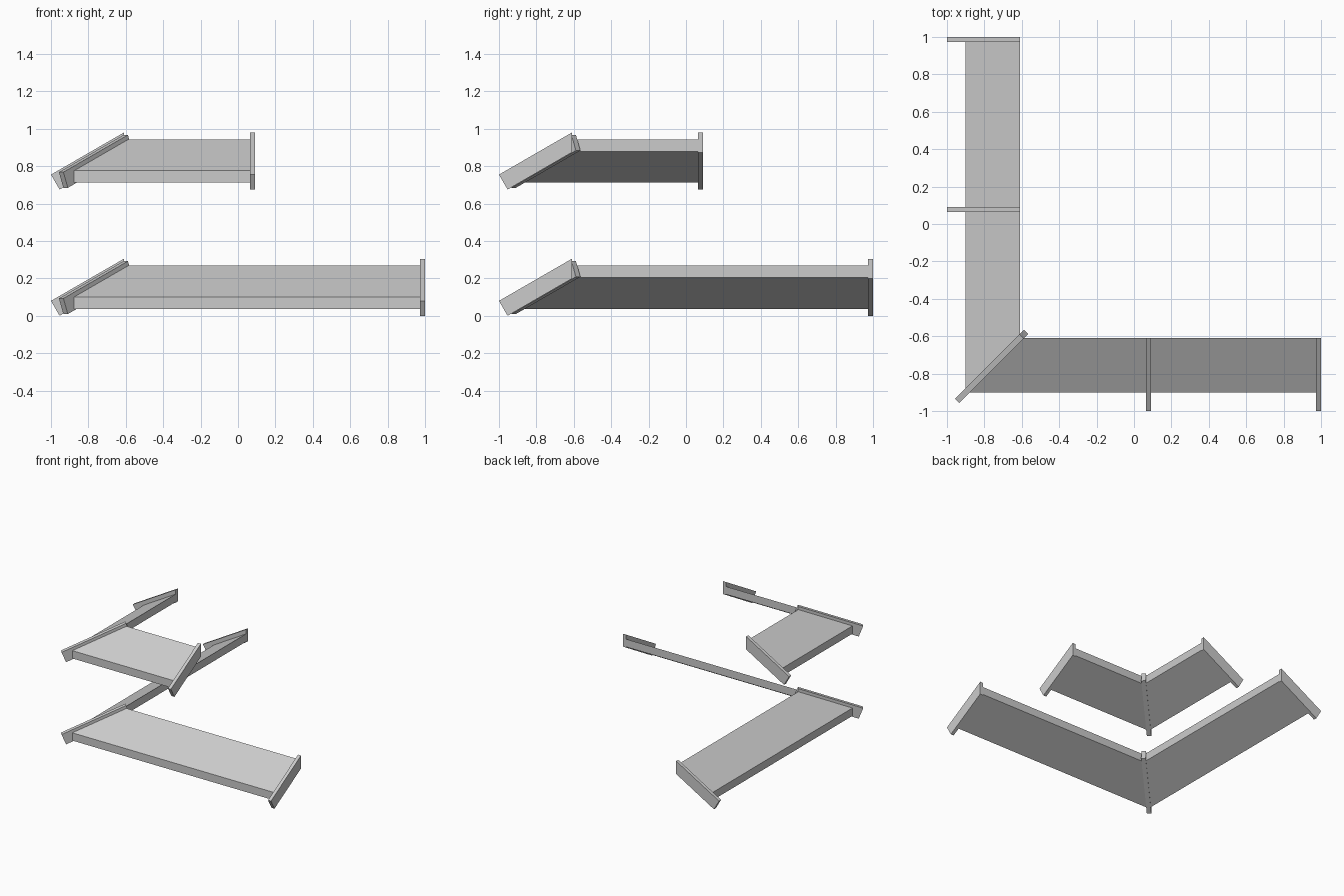
import bpy, bmesh, math
from mathutils import Matrix, Vector

cube = bpy.data.objects.get("Cube")
if cube:
    bpy.data.objects.remove(cube, do_unlink=True)

grey = bpy.data.materials.new("light grey")
grey.use_nodes = True
grey.diffuse_color = (0.6, 0.6, 0.6, 1)
grey.node_tree.nodes["Principled BSDF"].inputs["Base Color"].default_value = (0.6, 0.6, 0.6, 1)

SLOPE = math.radians(30)
WALL = -0.61        # back edge of every panel
PLATE = 0.027       # end plate thickness


def finish(name, bm):
    bmesh.ops.recalc_face_normals(bm, faces=bm.faces[:])
    mesh = bpy.data.meshes.new(name)
    bm.to_mesh(mesh)
    bm.free()
    mesh.materials.append(grey)
    obj = bpy.data.objects.new(name, mesh)
    bpy.context.collection.objects.link(obj)
    return obj


def prism(name, profile, start, end, lift, swap):
    """Extrude a (depth, height) profile along an arm; start=None mitres it."""
    bm = bmesh.new()
    rings = []
    for side in (start, end):
        ring = []
        for d, h in profile:
            along = d if side is None else side
            co = (d, along, h + lift) if swap else (along, d, h + lift)
            ring.append(bm.verts.new(co))
        rings.append(ring)
        bm.faces.new(ring)
    n = len(profile)
    for i in range(n):
        j = (i + 1) % n
        bm.faces.new((rings[0][i], rings[0][j], rings[1][j], rings[1][i]))
    return finish(name, bm)


def on_slope(depth, height, to):
    return height + (to - depth) * math.tan(SLOPE)


# Sloped panel: vertical front and back edges
front, low, high = -0.9, 0.037, 0.101
panel = [(front, low), (front, high),
         (WALL, on_slope(front, high, WALL)), (WALL, on_slope(front, low, WALL))]

# End plate: square nose, vertical cut at the wall
nose, nose_z, deep = -1.0, 0.08, 0.092
under = (nose + deep * math.sin(SLOPE), nose_z - deep * math.cos(SLOPE))
plate = [under, (nose, nose_z),
         (WALL, on_slope(nose, nose_z, WALL)), (WALL, on_slope(*under, WALL))]


def hip_rib(name, lift):
    """Tilted bar that covers the mitre between the two arms."""
    bm = bmesh.new()
    bmesh.ops.create_cube(bm, size=1)
    tilt = math.atan(math.tan(SLOPE) / math.sqrt(2))
    place = (Matrix.Translation(Vector((-0.761, -0.761, 0.151 + lift)))
             @ Matrix.Rotation(math.radians(45), 4, 'Z')
             @ Matrix.Rotation(-tilt, 4, 'Y')
             @ Matrix.Diagonal((0.527, 0.034, 0.09, 1)))
    bm.transform(place)
    return finish(name, bm)


# Two tiers, each with two mirrored arms and a corner rib
for tier, lift, reach in (("lower", 0.0, 1.0), ("upper", 0.675, 0.09)):
    for arm, swap in (("front", False), ("side", True)):
        prism(f"{tier}_{arm}_panel", panel, None, reach - PLATE, lift, swap)
        prism(f"{tier}_{arm}_end_plate", plate, reach - PLATE, reach, lift, swap)
    hip_rib(f"{tier}_corner_rib", lift)
